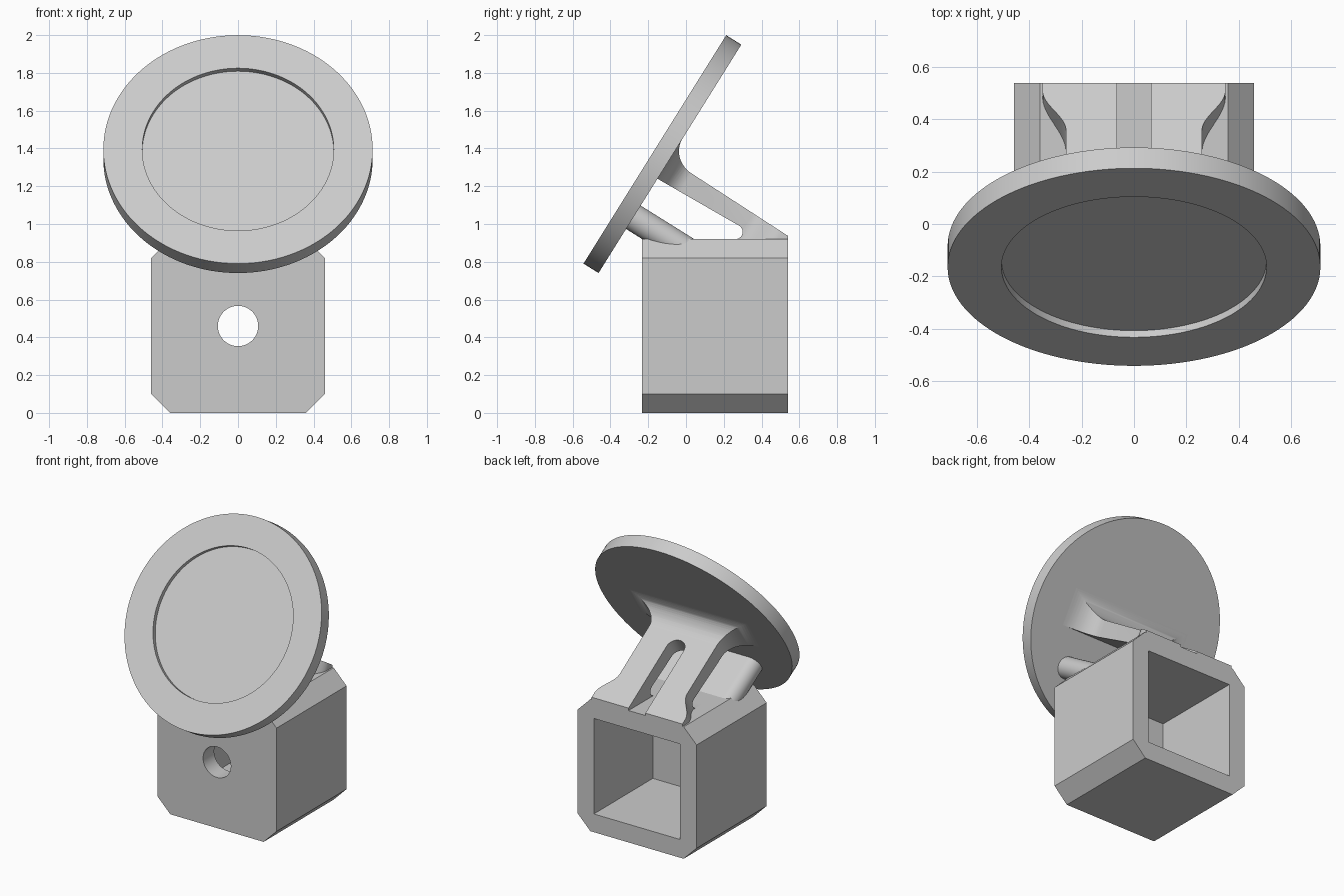
import bpy, bmesh
from math import sin, cos, pi
from mathutils import Vector

cube = bpy.data.objects.get("Cube")
if cube:
    bpy.data.objects.remove(cube, do_unlink=True)

grey = bpy.data.materials.new("light_grey")
grey.use_nodes = True
colour = (0.6, 0.6, 0.6, 1)
grey.diffuse_color = colour
grey.node_tree.nodes["Principled BSDF"].inputs["Base Color"].default_value = colour

X, Y, Z = Vector((1, 0, 0)), Vector((0, 1, 0)), Vector((0, 0, 1))
ORIGIN = Vector((0, 0, 0))
# Tilted frame: centre of the dish back, axis pointing away from it, and its upward slope
DISH = Vector((0, -0.085, 1.345))
OUT = Vector((0, 0.848, -0.53))
UP = Vector((0, 0.53, 0.848))


def prism(name, points, origin, a, b, c, start, end):
    """Extrude a 2D outline in the a-b plane along c."""
    bm = bmesh.new()
    base = [bm.verts.new(origin + a * p + b * q + c * start) for p, q in points]
    face = bm.faces.new(base)
    new = bmesh.ops.extrude_face_region(bm, geom=[face])["geom"]
    verts = [v for v in new if isinstance(v, bmesh.types.BMVert)]
    bmesh.ops.translate(bm, verts=verts, vec=c * (end - start))
    bmesh.ops.recalc_face_normals(bm, faces=bm.faces)
    mesh = bpy.data.meshes.new(name)
    bm.to_mesh(mesh)
    bm.free()
    mesh.materials.append(grey)
    obj = bpy.data.objects.new(name, mesh)
    bpy.context.collection.objects.link(obj)
    return obj


def arc(cx, cy, rx, ry, a0, a1, n):
    return [(cx + rx * cos(a0 + (a1 - a0) * i / n),
             cy + ry * sin(a0 + (a1 - a0) * i / n)) for i in range(n + 1)]


def circle(cx, cy, r, n=96):
    return arc(cx, cy, r, r, 0, 2 * pi, n)[:-1]


def select(obj):
    bpy.ops.object.select_all(action="DESELECT")
    obj.select_set(True)
    bpy.context.view_layer.objects.active = obj


def boolean(obj, tool, operation):
    tool.hide_render = True
    mod = obj.modifiers.new("cut", "BOOLEAN")
    mod.operation, mod.solver, mod.object = operation, "EXACT", tool
    select(obj)
    bpy.ops.object.modifier_apply(modifier=mod.name)
    bpy.data.objects.remove(tool, do_unlink=True)


# Socket body: chamfered block, open at the back, with a round hole in front
w, k, h = 0.46, 0.36, 0.92
outline = [(-k, 0), (k, 0), (w, 0.1), (w, 0.82), (k, h), (-k, h), (-w, 0.82), (-w, 0.1)]
body = prism("socket_body", outline, ORIGIN, X, Z, Y, -0.232, 0.54)
i = 0.333
opening = [(-i, w - i), (i, w - i), (i, w + i), (-i, w + i)]
boolean(body, prism("cavity_cutter", opening, ORIGIN, X, Z, Y, -0.11, 0.7), "DIFFERENCE")
boolean(body, prism("hole_cutter", circle(0, w, 0.107, 48), ORIGIN, X, Z, Y, -0.4, 0.1), "DIFFERENCE")

# Round dish with a shallow recess in front
dish = prism("dish", circle(0, 0, 0.713, 128), DISH, X, UP, OUT, -0.094, 0)
boolean(dish, prism("recess_cutter", circle(0, 0, 0.507, 128), DISH, X, UP, OUT, -0.2, -0.064), "DIFFERENCE")

# Lower prop: wide bar with half-round ends
r, cx = 0.073, 0.315
stadium = arc(cx, -0.365, r, r, -pi / 2, pi / 2, 16) + arc(-cx, -0.365, r, r, pi / 2, 1.5 * pi, 16)
prop = prism("lower_prop", stadium, DISH, X, UP, OUT, -0.02, 0.335)

# Upper strut: side profile with a fillet at the dish and a foot on the body
fillet = arc(0.14, 0.125, 0.14, 0.13, pi, 1.5 * pi, 16)
upper = [DISH + OUT * s + UP * u for s, u in [(-0.02, 0.125)] + fillet]
lower = DISH + OUT * -0.02 + UP * -0.125
side = [(p.y, p.z) for p in upper]
side += [(0.54, 0.937), (0.54, 0.88), (0.2, 0.88), (0.2, 0.92)]
side += arc(0.262, 0.958, 0.038, 0.038, -pi / 2, pi / 3, 10)
side += [(lower.y, lower.z)]
strut = prism("upper_strut", side, ORIGIN, Y, Z, X, -0.7, 0.7)

# Strut plan: flared at the dish, narrow waist, spread feet, central slot
edge = [(-0.05, 0.46)]
edge += arc(0.14, 0.46, 0.14, 0.2, pi, 1.5 * pi, 16)
edge += [(0.53 + 0.18 * t / 12, 0.305 - 0.045 * cos(pi * t / 12)) for t in range(13)]
edge += [(0.95, 0.35)]
slot = [(0.95, 0.065)] + arc(0.245, 0, 0.065, 0.065, pi / 2, 1.5 * pi, 16) + [(0.95, -0.065)]
plan = edge + slot + [(s, -x) for s, x in reversed(edge)]
boolean(strut, prism("plan_cutter", plan, DISH, OUT, X, UP, -0.7, 0.6), "INTERSECT")

for obj in (body, dish, prop, strut):
    select(obj)
    bpy.ops.object.shade_smooth_by_angle(angle=pi / 6)
